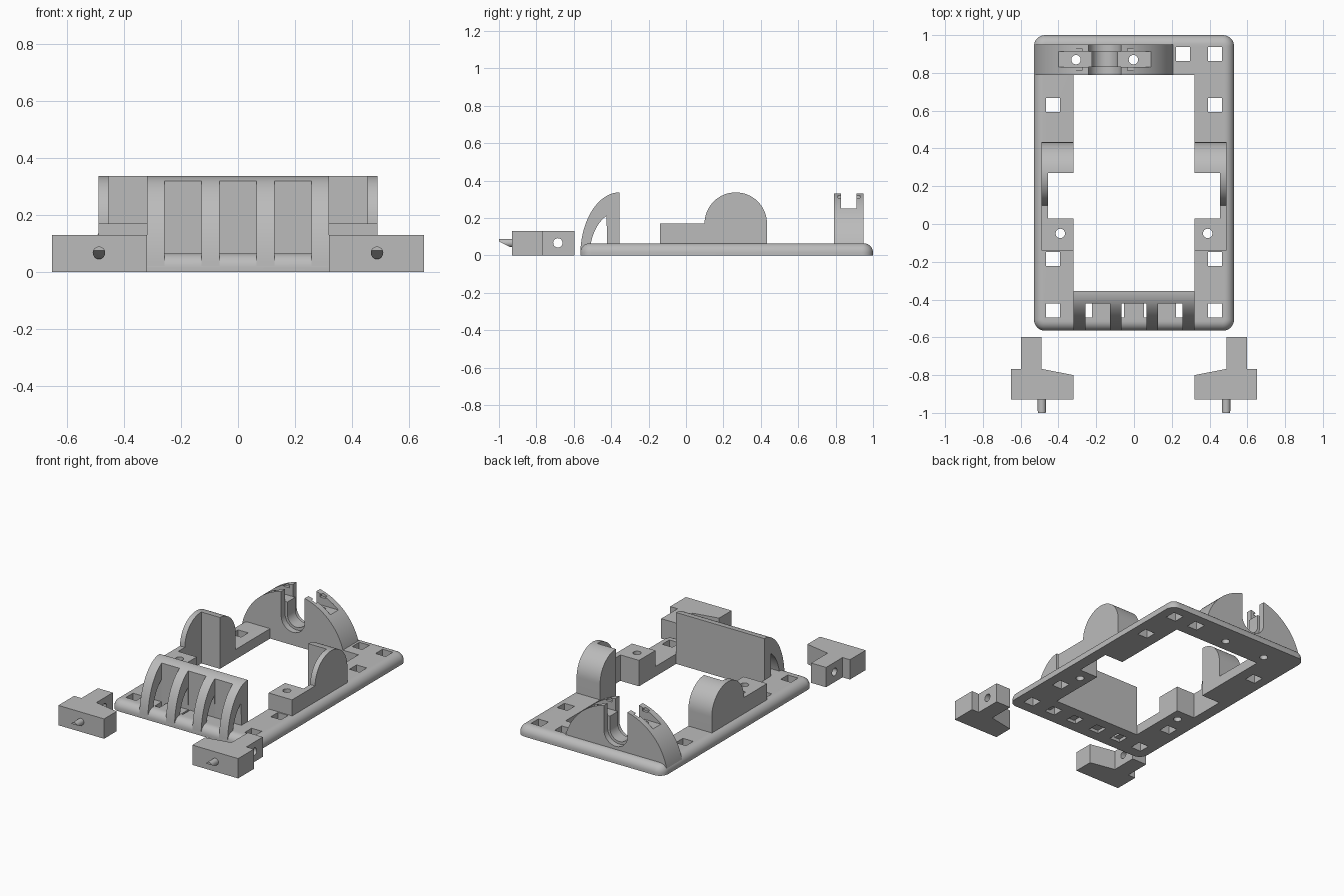
import bpy, bmesh
from math import cos, sin, pi, asin, radians

old = bpy.data.objects.get("Cube")
if old:
    bpy.data.objects.remove(old, do_unlink=True)

grey = bpy.data.materials.new("plain grey")
grey.use_nodes = True
grey.diffuse_color = (0.5, 0.5, 0.5, 1)
grey.node_tree.nodes["Principled BSDF"].inputs["Base Color"].default_value = (0.5, 0.5, 0.5, 1)


def finish(name, bm):
    bmesh.ops.recalc_face_normals(bm, faces=bm.faces)
    me = bpy.data.meshes.new(name)
    bm.to_mesh(me)
    bm.free()
    me.materials.append(grey)
    ob = bpy.data.objects.new(name, me)
    bpy.context.collection.objects.link(ob)
    return ob


def prism(name, pts, axis, lo, hi):
    """Extrude a flat outline along an axis; the outline uses the other two axes in order."""
    def place(p, t):
        co = list(p)
        co.insert("xyz".index(axis), t)
        return co
    bm = bmesh.new()
    face = bm.faces.new([bm.verts.new(place(p, lo)) for p in pts])
    new = bmesh.ops.extrude_face_region(bm, geom=[face])["geom"]
    step = place((0, 0), hi - lo)
    bmesh.ops.translate(bm, vec=step, verts=[v for v in new if isinstance(v, bmesh.types.BMVert)])
    return finish(name, bm)


def box(name, x0, x1, y0, y1, z0, z1):
    x0, x1 = sorted((x0, x1))
    return prism(name, [(x0, y0), (x1, y0), (x1, y1), (x0, y1)], "z", z0, z1)


def arc(cx, cy, rx, ry, a0, a1, n=32):
    return [(cx + rx * cos(a0 + (a1 - a0) * i / n), cy + ry * sin(a0 + (a1 - a0) * i / n))
            for i in range(n + 1)]


def rod(axis, a, b, r, lo, hi):
    return prism("rod_cutter", arc(a, b, r, r, 0, 2 * pi, 24)[:-1], axis, lo, hi)


def select(ob):
    bpy.ops.object.select_all(action="DESELECT")
    ob.select_set(True)
    bpy.context.view_layer.objects.active = ob


def cut(ob, *cutters):
    for c in cutters:
        c.hide_render = True
        mod = ob.modifiers.new("cut", "BOOLEAN")
        mod.operation = "DIFFERENCE"
        mod.solver = "EXACT"
        mod.object = c
        select(ob)
        bpy.ops.object.modifier_apply(modifier=mod.name)
        bpy.data.objects.remove(c, do_unlink=True)


def smooth(ob):
    select(ob)
    bpy.ops.object.shade_smooth_by_angle(angle=radians(30))


TOP = 0.065        # frame thickness
AXIS = 0.17        # height of the cradle axis
BOLT = 0.025       # bolt hole radius
ARCH_X, ARCH_Y = -0.155, 0.87

# Base frame with rounded corners and rounded upper rim
frame = box("base_frame", -0.53, 0.53, -0.565, 1.0, 0, TOP)
bm = bmesh.new()
bm.from_mesh(frame.data)
upright = [e for e in bm.edges if abs(e.verts[0].co.z - e.verts[1].co.z) > 0.01]
bmesh.ops.bevel(bm, geom=upright, offset=0.06, segments=8, profile=0.5, affect="EDGES")
rim = [e for e in bm.edges if all(v.co.z > TOP - 0.001 for v in e.verts)]
bmesh.ops.bevel(bm, geom=rim, offset=0.05, segments=8, profile=0.5, affect="EDGES")
bm.to_mesh(frame.data)
bm.free()
cut(frame, box("opening", -0.32, 0.32, -0.355, 0.79, -0.1, 0.2))


def square_hole(x, y):
    h = 0.037
    cut(frame, box("square_hole", x - h, x + h, y - h, y + h, -0.1, 0.2))


for s in (-1, 1):
    for y in (0.63, -0.185):
        square_hole(s * 0.43, y)
    for x in (0.09, 0.26, 0.43):
        square_hole(s * x, -0.457)
    cut(frame, box("pocket", s * 0.3, s * 0.455, 0.03, 0.27, -0.1, 0.2),
        rod("z", s * 0.39, -0.05, BOLT, -0.1, 0.2))
for x in (0.26, 0.43):
    square_hole(x, 0.9)
for s in (-1, 1):
    cut(frame, rod("z", ARCH_X + s * 0.152, ARCH_Y, BOLT, -0.1, 0.2))
smooth(frame)

# Front guard: upright plate with curved, hollowed ribs
back, bend = -0.355, -0.422
outer = arc(back, 0, 0.21, 0.337, pi / 2, pi - 0.06)
guard = prism("front_guard", outer + [(back, 0.02)], "x", -0.32, 0.32)
inner = arc(back, 0, 0.16, 0.235, pi - asin(0.9), pi - asin(TOP / 0.235))
cut(guard, prism("rib_hollow", inner + [(bend, TOP)], "x", -0.5, 0.5))
for x in (-0.193, 0, 0.193):
    cut(guard, box("window", x - 0.065, x + 0.065, -0.7, bend, -0.1, 0.5))
smooth(guard)
# Plate foot flush with the underside
box("guard_foot", -0.32, 0.32, back - 0.01, back, 0, TOP)

# Side cradles: low bolt block with a domed end and inner pocket
for s, side in ((-1, "right"), (1, "left")):
    outline = ([(-0.14, 0.03), (0.433, 0.03)] + arc(0.266, AXIS, 0.167, 0.167, 0, pi)
               + [(-0.14, AXIS)])
    x0, x1 = sorted((s * 0.32, s * 0.49))
    cradle = prism(side + "_cradle", outline, "x", x0, x1)
    cut(cradle, box("pocket", s * 0.3, s * 0.455, 0.03, 0.27, -0.1, 0.5),
        rod("z", s * 0.39, -0.05, BOLT, -0.1, 0.5))
    smooth(cradle)

# Rear bearing arch
R, drop = 0.377, -0.037
a = asin((0.03 - drop) / R)
arch = prism("rear_arch", arc(ARCH_X, drop, R, R, a, pi - a, 48), "y", 0.79, 0.95)


def u_slot(r, y0, y1):
    pts = arc(ARCH_X, AXIS, r, r, pi, 2 * pi, 24)
    pts += [(ARCH_X + r, 0.5), (ARCH_X - r, 0.5)]
    return prism("u_slot", pts, "y", y0, y1)


cut(arch, u_slot(0.068, 0.7, 1.1), u_slot(0.085, 0.7, 0.83), u_slot(0.085, 0.912, 1.1),
    box("top_groove", ARCH_X - 0.3, ARCH_X + 0.3, 0.83, 0.912, 0.25, 0.5))
for s in (-1, 1):
    cut(arch, rod("z", ARCH_X + s * 0.152, ARCH_Y, BOLT, -0.1, 0.5),
        box("nut_slot", ARCH_X + s * 0.11, ARCH_X + s * 0.152, 0.812, 0.93, 0.3, 0.32))
smooth(arch)

# Loose clamps with a side hole and a slanted peg
for s, side in ((-1, "right"), (1, "left")):
    outline = [(0.32, -0.93), (0.652, -0.93), (0.652, -0.767), (0.598, -0.767),
               (0.598, -0.597), (0.49, -0.597), (0.49, -0.767), (0.32, -0.8)]
    clamp = prism(side + "_clamp", [(s * x, y) for x, y in outline], "z", 0, 0.13)
    cut(clamp, rod("x", -0.685, 0.067, BOLT, -1, 1))
    smooth(clamp)
    peg = rod("y", s * 0.488, 0.067, 0.022, -1.0, -0.92)
    peg.name = side + "_clamp_peg"
    cut(peg, prism("peg_slant", [(-1.1, 0.0), (-0.93, 0.04), (-1.0, 0.075), (-1.1, 0.075)],
                   "x", -1, 1))
    smooth(peg)
